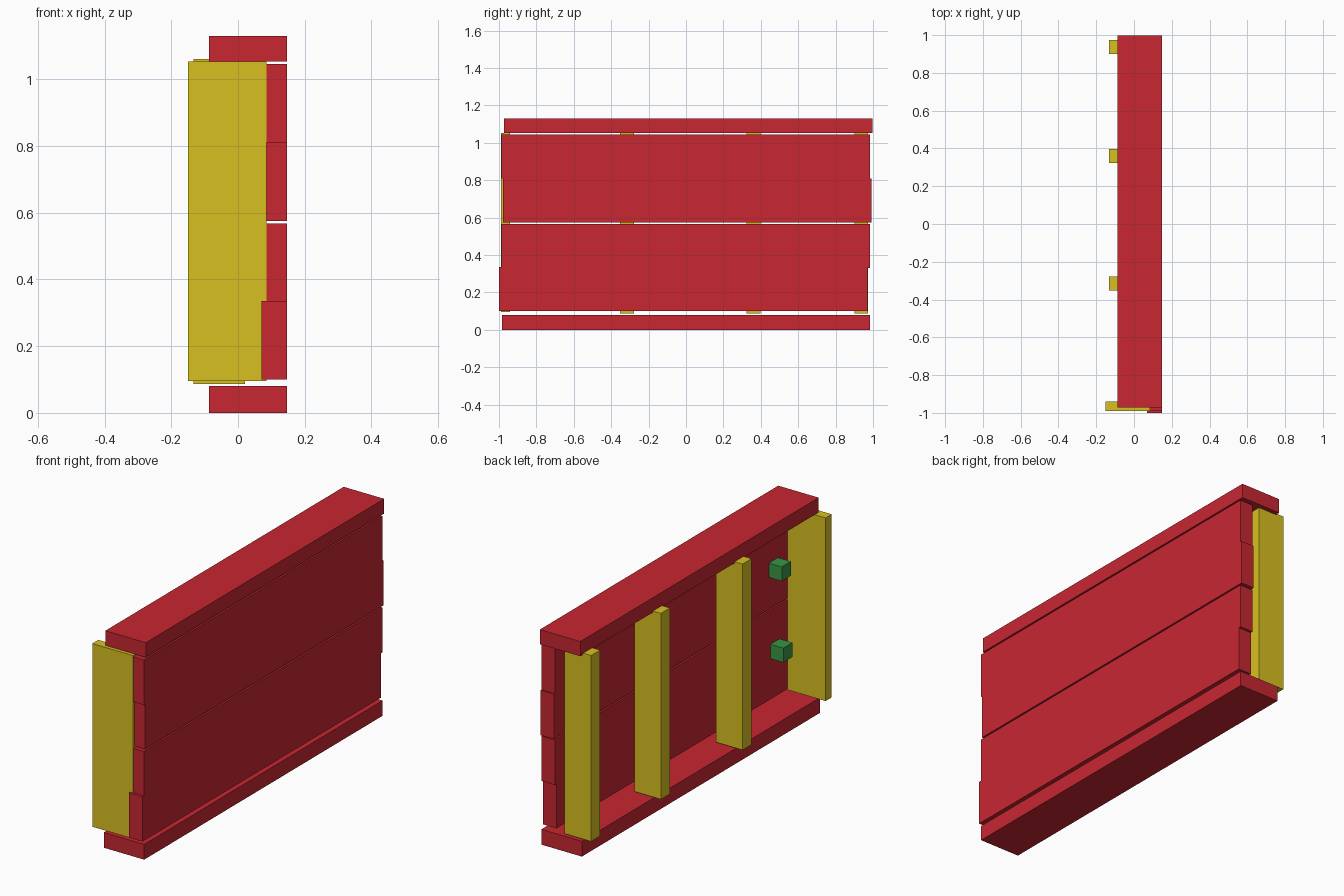
import bpy

if "Cube" in bpy.data.objects:
    bpy.data.objects.remove(bpy.data.objects["Cube"])


def material(name, rgb):
    m = bpy.data.materials.new(name)
    m.diffuse_color = (*rgb, 1)
    m.use_nodes = True
    m.node_tree.nodes["Principled BSDF"].inputs["Base Color"].default_value = m.diffuse_color
    return m


RED = material("red_wood", (0.58, 0.02, 0.032))
YELLOW = material("yellow_wood", (0.69, 0.53, 0.015))
GREEN = material("green_block", (0.04, 0.3, 0.06))


def box(name, x, y, z, mat):
    """Box from (min, max) ranges on each axis."""
    bpy.ops.mesh.primitive_cube_add(size=1)
    ob = bpy.context.object
    ob.name = name
    ob.location = [(a + b) / 2 for a, b in (x, y, z)]
    ob.scale = [b - a for a, b in (x, y, z)]
    bpy.ops.object.transform_apply(location=False, rotation=False, scale=True)
    ob.data.materials.append(mat)
    return ob


# Flat rails at the top and bottom
box("bottom_rail", (-0.087, 0.147), (-0.985, 0.985), (0, 0.08), RED)
box("top_rail", (-0.087, 0.147), (-0.972, 0.998), (1.053, 1.13), RED)

# Four stacked wall boards, slightly staggered lengthwise
boards = [(-1.0, 0.10), (-0.987, 0.332), (-0.978, 0.575), (-0.987, 0.81)]
for i, (y, z) in enumerate(boards, 1):
    box(f"wall_board_{i}", (0.07, 0.147), (y, y + 1.97), (z, z + 0.235), RED)

# Wide end post at the front
box("end_post", (-0.15, 0.085), (-0.99, -0.94), (0.095, 1.053), YELLOW)

# Three upright studs behind the boards
for i, y in enumerate((-0.315, 0.36, 0.937), 1):
    box(f"stud_{i}", (-0.133, 0.021), (y - 0.037, y + 0.037), (0.087, 1.06), YELLOW)

# Two small blocks on the back of the boards
for i, (y, z) in enumerate(((-0.835, 0.35), (-0.822, 0.78)), 1):
    box(f"block_{i}", (-0.005, 0.07), (y - 0.0375, y + 0.0375),
        (z - 0.0375, z + 0.0375), GREEN)
